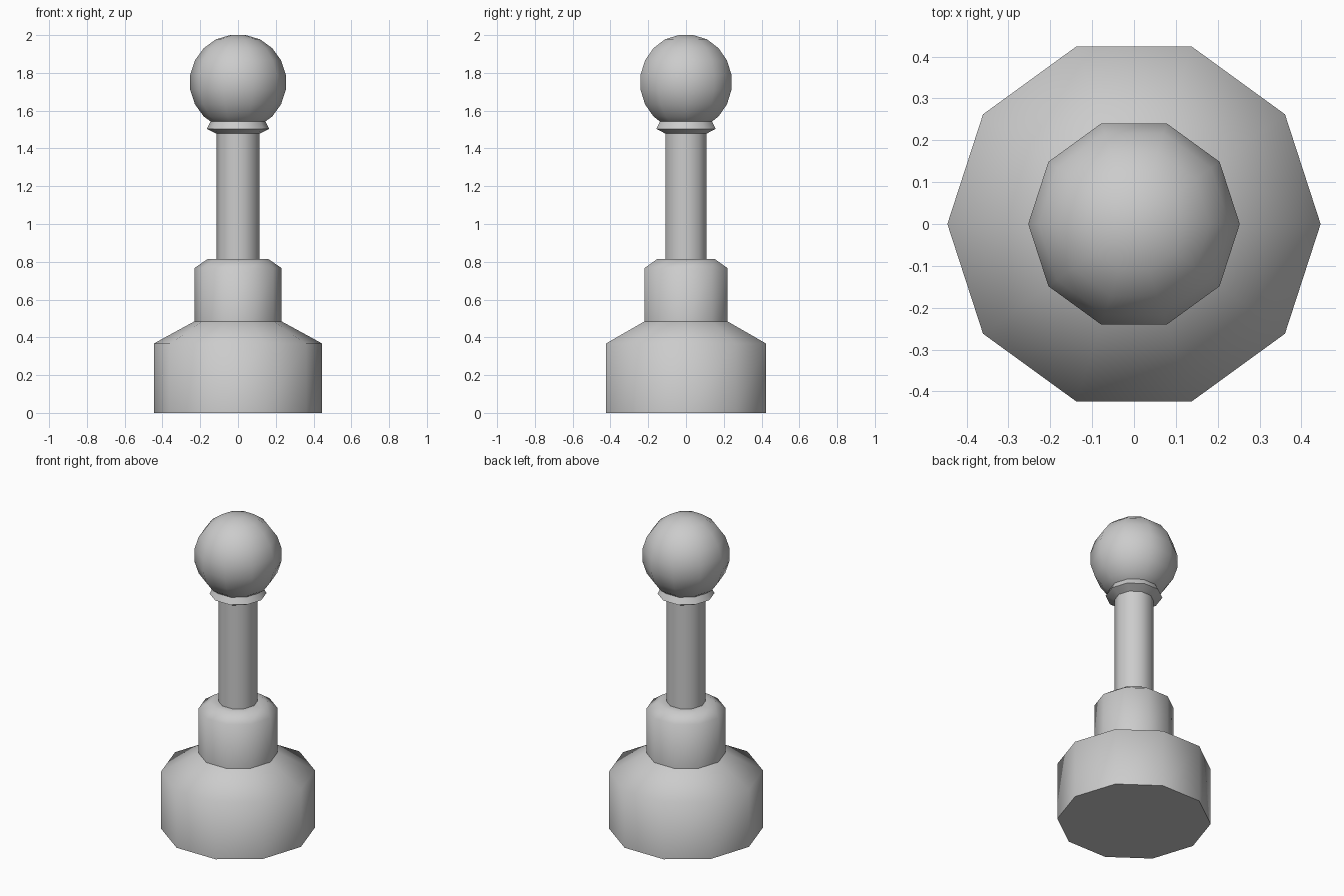
import bpy, bmesh
from math import sin, cos, pi, radians

if "Cube" in bpy.data.objects:
    bpy.data.objects.remove(bpy.data.objects["Cube"])

SIDES = 10


def lathe(name, profile):
    """Revolve an (r, z) profile, listed bottom to top, around the z axis."""
    bm = bmesh.new()
    rings = []
    for r, z in profile:
        if r == 0:
            rings.append([bm.verts.new((0, 0, z))] * SIDES)
        else:
            rings.append([bm.verts.new((r * cos(2 * pi * i / SIDES),
                                        r * sin(2 * pi * i / SIDES), z))
                          for i in range(SIDES)])
    for low, high in zip(rings, rings[1:]):
        for i in range(SIDES):
            j = (i + 1) % SIDES
            corners = dict.fromkeys((low[i], low[j], high[j], high[i]))
            bm.faces.new(list(corners))
    bmesh.ops.recalc_face_normals(bm, faces=bm.faces)
    mesh = bpy.data.meshes.new(name)
    bm.to_mesh(mesh)
    bm.free()
    mesh.shade_smooth()
    mesh.set_sharp_from_angle(angle=radians(65))
    obj = bpy.data.objects.new(name, mesh)
    bpy.context.collection.objects.link(obj)
    return obj


# Wide foot with sloped top
lathe("base", [(0, 0), (0.446, 0), (0.446, 0.367), (0.23, 0.485)])

# Narrower collar with bevelled top
lathe("shoulder", [(0.23, 0.485), (0.23, 0.767), (0.16, 0.815), (0.114, 0.815)])

# Slim shaft
lathe("stem", [(0.114, 0.815), (0.114, 1.478)])

# Flared ring under the ball
lathe("neck_ring", [(0.114, 1.478), (0.165, 1.504), (0.145, 1.543)])

# Ball, starting where it meets the ring
R, CZ = 0.256, 1.75
ball = [(R * cos(radians(a)), CZ + R * sin(radians(a))) for a in range(-45, 82, 18)]
lathe("ball", [(0.145, 1.543)] + ball[:-1] + [(0.04, 2.0), (0, 2.0)])
